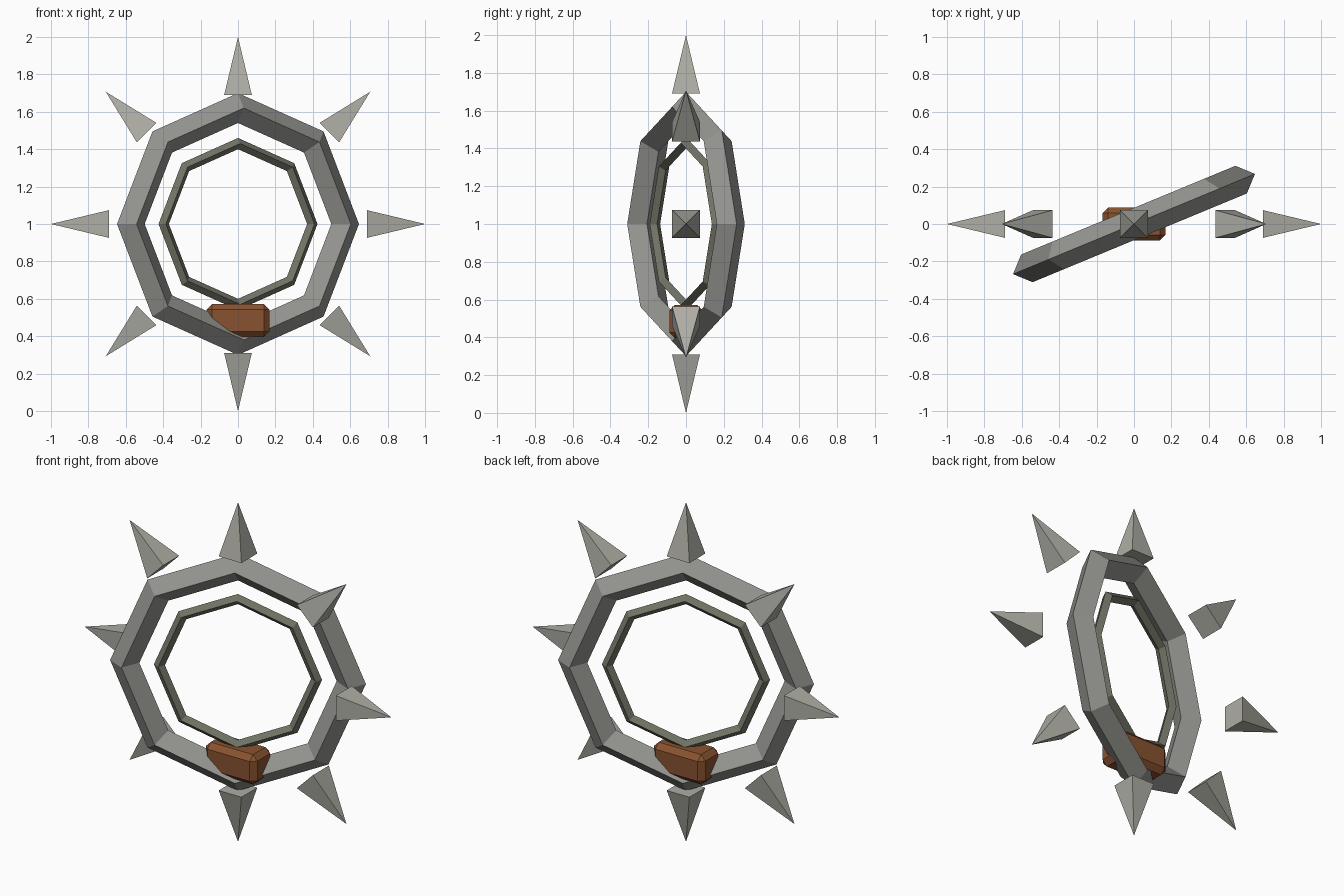
import bpy, bmesh, math
from mathutils import Matrix

default = bpy.data.objects.get("Cube")
if default:
    bpy.data.objects.remove(default, do_unlink=True)


def material(name, color):
    m = bpy.data.materials.new(name)
    m.use_nodes = True
    m.diffuse_color = (*color, 1)
    m.node_tree.nodes["Principled BSDF"].inputs["Base Color"].default_value = (*color, 1)
    return m


steel = material("grey steel", (0.30, 0.30, 0.28))
dark_steel = material("dark olive steel", (0.17, 0.175, 0.135))
pale_steel = material("pale steel", (0.42, 0.42, 0.375))
leather = material("brown leather", (0.25, 0.085, 0.03))

CENTRE = Matrix.Translation((0, 0, 1))
TURN = math.radians(22.5)


def add_object(name, bm, mat):
    mesh = bpy.data.meshes.new(name)
    bmesh.ops.recalc_face_normals(bm, faces=bm.faces[:])
    bm.to_mesh(mesh)
    bm.free()
    mesh.materials.append(mat)
    obj = bpy.data.objects.new(name, mesh)
    bpy.context.collection.objects.link(obj)
    return obj


def octagon_ring(name, major, minor, mat):
    """Eight-sided hoop with a diamond cross-section, turned about z."""
    bm = bmesh.new()
    rows = []
    for i in range(8):
        a = i * math.tau / 8
        row = []
        for j in range(4):
            b = j * math.tau / 4
            r = major + minor * math.cos(b)
            row.append(bm.verts.new((r * math.cos(a), minor * math.sin(b), r * math.sin(a))))
        rows.append(row)
    for i in range(8):
        p, q = rows[i], rows[(i + 1) % 8]
        for j in range(4):
            k = (j + 1) % 4
            bm.faces.new((p[j], p[k], q[k], q[j]))
    bm.transform(CENTRE @ Matrix.Rotation(TURN, 4, "Z"))
    return add_object(name, bm, mat)


def spike(name, angle):
    """Square pyramid pointing outwards in the xz plane."""
    base, tip, half = 0.69, 1.0, 0.074
    bm = bmesh.new()
    bmesh.ops.create_cone(bm, cap_ends=True, segments=4, radius1=half * math.sqrt(2),
                          radius2=0, depth=tip - base,
                          matrix=Matrix.Translation((0, 0, (base + tip) / 2))
                          @ Matrix.Rotation(math.pi / 4, 4, "Z"))
    bmesh.ops.remove_doubles(bm, verts=bm.verts[:], dist=0.0001)
    bm.transform(CENTRE @ Matrix.Rotation(angle, 4, "Y"))
    return add_object(name, bm, pale_steel)


# Hoops
octagon_ring("outer_ring", 0.62, 0.08, steel)
octagon_ring("inner_ring", 0.43, 0.03, dark_steel)

# Floating spikes
for i in range(8):
    spike(f"spike_{i + 1}", i * math.tau / 8)

# Chamfered grip at the bottom of the hoop
bm = bmesh.new()
bmesh.ops.create_cube(bm, size=1, matrix=Matrix.Translation((0, 0, 0.484))
                      @ Matrix.Diagonal((0.336, 0.176, 0.176, 1)))
bmesh.ops.bevel(bm, geom=bm.edges[:], offset=0.03, segments=1, affect="EDGES")
add_object("grip", bm, leather)
